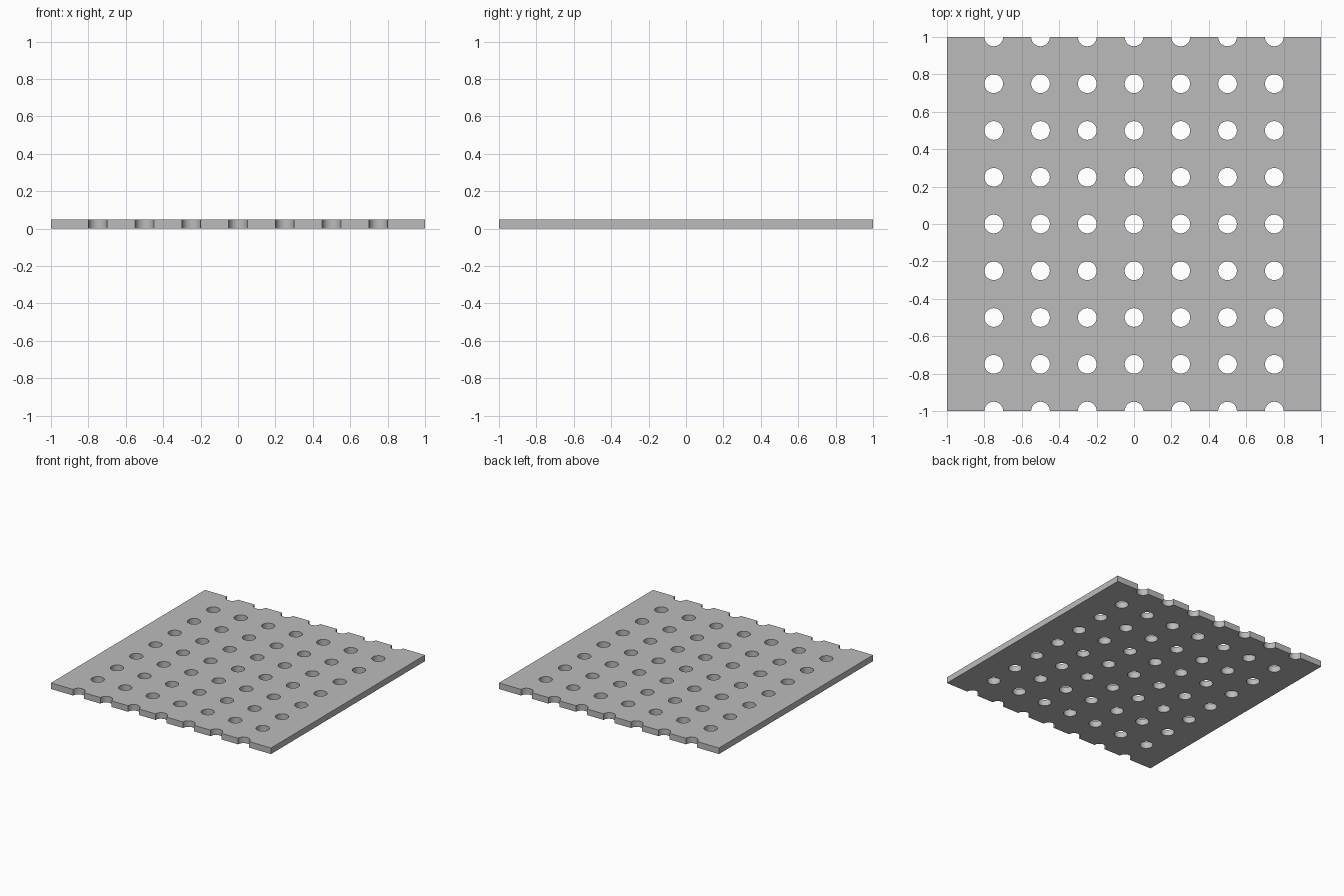
import bpy, bmesh, math

if "Cube" in bpy.data.objects:
    bpy.data.objects.remove(bpy.data.objects["Cube"])

HALF, THICK, R, STEP, SEG = 1.0, 0.05, 0.05, 0.25, 32
columns = [i * STEP for i in range(-3, 4)]

curve = bpy.data.curves.new("perforated_plate", 'CURVE')
curve.dimensions = '2D'
curve.fill_mode = 'BOTH'
curve.extrude = THICK / 2


def add_loop(points):
    s = curve.splines.new('POLY')
    s.points.add(len(points) - 1)
    for p, (x, y) in zip(s.points, points):
        p.co = (x, y, 0, 1)
    s.use_cyclic_u = True
    s.use_smooth = False


# Outline: front edge with half-round notches, rotated half a turn for the back
front = [(-HALF, -HALF)]
for cx in columns:
    for k in range(SEG // 2 + 1):
        a = math.pi * (1 - k / (SEG // 2))
        front.append((cx + R * math.cos(a), -HALF + R * math.sin(a)))
front.append((HALF, -HALF))
add_loop(front + [(-x, -y) for x, y in front])

# Grid of full round holes
for cx in columns:
    for cy in columns:
        add_loop([(cx + R * math.cos(2 * math.pi * k / SEG),
                   cy + R * math.sin(2 * math.pi * k / SEG)) for k in range(SEG)])

plate = bpy.data.objects.new("perforated_plate", curve)
bpy.context.collection.objects.link(plate)
plate.location.z = THICK / 2
bpy.context.view_layer.objects.active = plate
plate.select_set(True)
bpy.ops.object.convert(target='MESH')
plate = bpy.context.view_layer.objects.active

# Weld caps to walls
bm = bmesh.new()
bm.from_mesh(plate.data)
bmesh.ops.remove_doubles(bm, verts=bm.verts, dist=1e-5)
bmesh.ops.recalc_face_normals(bm, faces=bm.faces)
bm.to_mesh(plate.data)
bm.free()

# Plain grey finish
mat = bpy.data.materials.new("light grey")
mat.diffuse_color = (0.5, 0.5, 0.5, 1)
mat.use_nodes = True
mat.node_tree.nodes["Principled BSDF"].inputs["Base Color"].default_value = mat.diffuse_color
plate.data.materials.clear()
plate.data.materials.append(mat)
bpy.ops.object.shade_smooth_by_angle(angle=math.radians(30))
